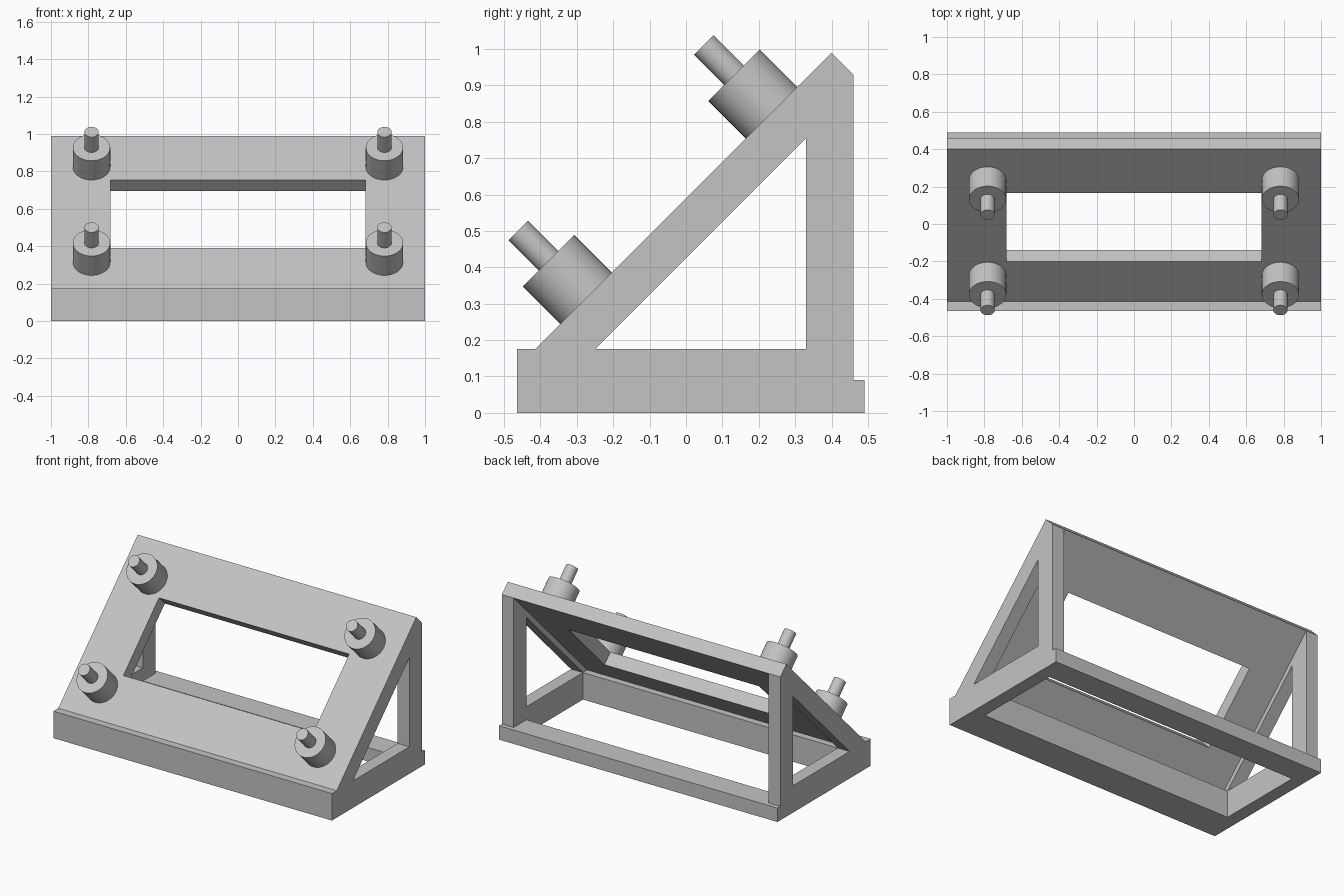
import bpy
import math
from mathutils import Vector

cube = bpy.data.objects.get("Cube")
if cube:
    bpy.data.objects.remove(cube)

grey = bpy.data.materials.new("plain grey")
grey.use_nodes = True
grey.diffuse_color = (0.55, 0.55, 0.55, 1)
grey.node_tree.nodes["Principled BSDF"].inputs["Base Color"].default_value = grey.diffuse_color


def prism(name, profile, half):
    """Extrude a (y, z) profile from x = -half to x = +half."""
    n = len(profile)
    verts = [(x, y, z) for x in (-half, half) for y, z in profile]
    faces = [list(range(n))[::-1], list(range(n, 2 * n))]
    faces += [(i, (i + 1) % n, n + (i + 1) % n, n + i) for i in range(n)]
    mesh = bpy.data.meshes.new(name)
    mesh.from_pydata(verts, [], faces)
    mesh.materials.append(grey)
    obj = bpy.data.objects.new(name, mesh)
    bpy.context.collection.objects.link(obj)
    # consistent outward normals
    import bmesh
    bm = bmesh.new()
    bm.from_mesh(mesh)
    bmesh.ops.recalc_face_normals(bm, faces=bm.faces)
    bm.to_mesh(mesh)
    bm.free()
    return obj


def cut(target, cutter):
    """Subtract the cutter from the target and discard it."""
    mod = target.modifiers.new("cut", 'BOOLEAN')
    mod.operation = 'DIFFERENCE'
    mod.solver = 'EXACT'
    mod.object = cutter
    bpy.context.view_layer.objects.active = target
    bpy.ops.object.modifier_apply(modifier=mod.name)
    bpy.data.objects.remove(cutter)


# Wedge stand: full side profile, with heel step and bevelled peak
stand = prism("stand_frame", [
    (-0.465, 0), (0.49, 0), (0.49, 0.09), (0.46, 0.09),
    (0.46, 0.93), (0.40, 0.99), (-0.415, 0.175), (-0.465, 0.175)], 1.0)

# Open interior between the two side frames, behind the sloped panel
cut(stand, prism("interior_cutter", [
    (-0.25, -0.1), (0.33, -0.1), (0.33, 0.09), (0.6, 0.09),
    (0.6, 1.07), (-0.295, 0.175), (-0.25, 0.175)], 0.915))

# Triangular openings in the side frames
cut(stand, prism("side_cutter", [(-0.25, 0.175), (0.33, 0.175), (0.33, 0.755)], 1.1))

# Rectangular window square to the sloped panel
cut(stand, prism("window_cutter", [
    (-0.30, 0.49), (-0.10, 0.29), (0.265, 0.655), (0.065, 0.855)], 0.683))

# Stepped studs standing square on the panel, one near each corner
normal = Vector((0, -1, 1)).normalized()


def stud_part(name, base, start, end, radius):
    bpy.ops.mesh.primitive_cylinder_add(
        vertices=48, radius=radius, depth=end - start,
        location=base + normal * (start + end) / 2,
        rotation=(math.radians(45), 0, 0))
    obj = bpy.context.object
    obj.name = name
    obj.data.materials.append(grey)
    bpy.ops.object.shade_smooth_by_angle(angle=math.radians(30))


for side, x in (("left", 0.783), ("right", -0.783)):
    for level, y in (("lower", -0.275), ("upper", 0.235)):
        base = Vector((x, y, y + 0.59))
        stud_part(f"{level}_{side}_boss", base, -0.01, 0.146, 0.1)
        stud_part(f"{level}_{side}_pin", base, 0.13, 0.263, 0.038)
